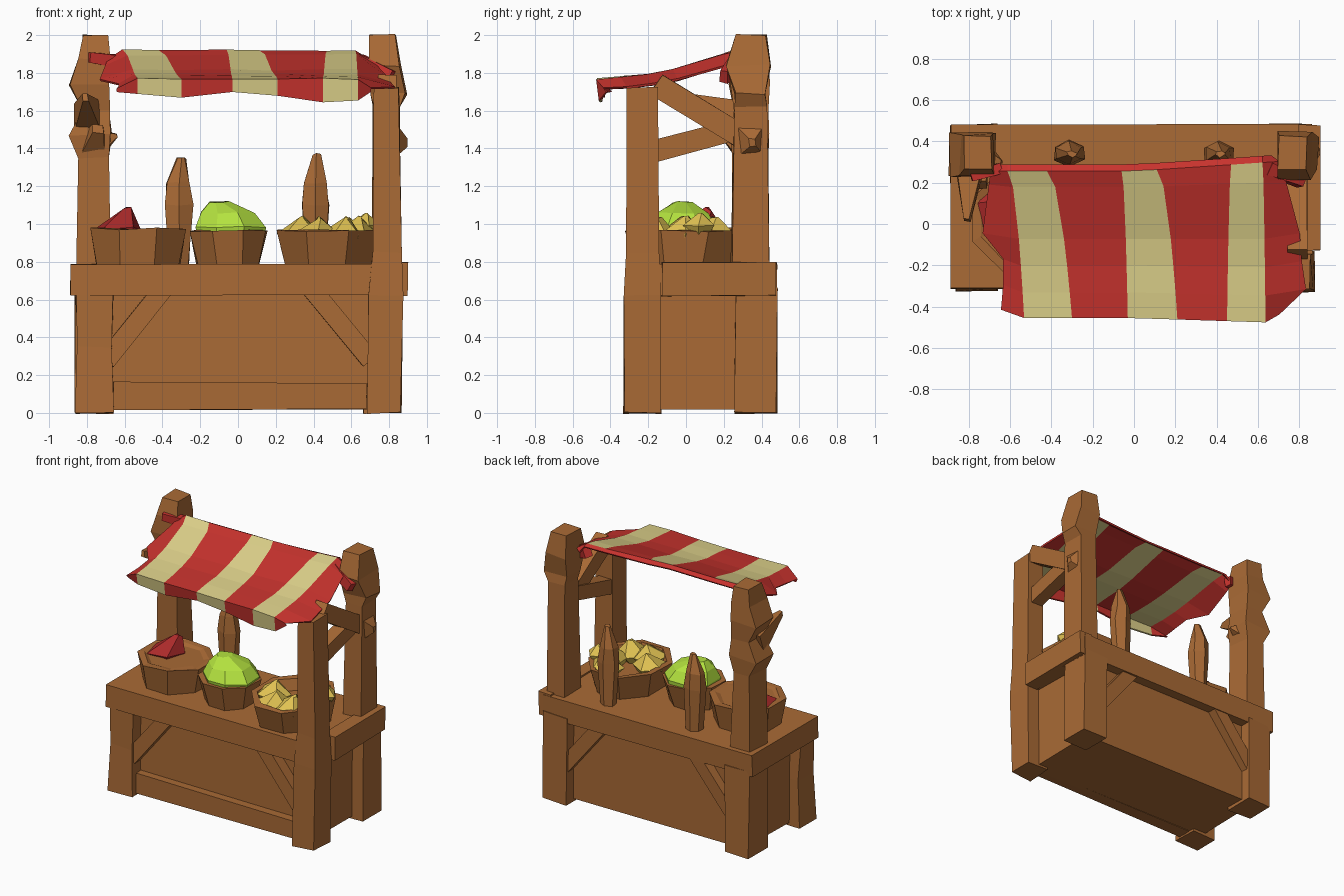
import bpy, bmesh, math, random
from mathutils import Vector

random.seed(4)
cube = bpy.data.objects.get("Cube")
if cube:
    bpy.data.objects.remove(cube, do_unlink=True)


def material(name, rgb):
    m = bpy.data.materials.new(name)
    m.use_nodes = True
    m.diffuse_color = (*rgb, 1)
    m.node_tree.nodes["Principled BSDF"].inputs["Base Color"].default_value = (*rgb, 1)
    return m


WOOD = material("brown wood", (0.4, 0.145, 0.036))
RED = material("red cloth", (0.58, 0.033, 0.027))
CREAM = material("cream cloth", (0.74, 0.65, 0.26))
GREEN = material("green melon", (0.46, 0.77, 0.05))
GOLD = material("gold fruit", (0.75, 0.54, 0.085))
DARK_RED = material("dark red fruit", (0.43, 0.024, 0.024))


def finish(name, bm, *mats):
    bmesh.ops.recalc_face_normals(bm, faces=bm.faces)
    me = bpy.data.meshes.new(name)
    bm.to_mesh(me)
    bm.free()
    ob = bpy.data.objects.new(name, me)
    for m in mats:
        me.materials.append(m)
    bpy.context.collection.objects.link(ob)
    return ob


def jitter(bm, amount):
    for v in bm.verts:
        v.co += Vector([random.uniform(-amount, amount) for _ in range(3)])


def box(name, xs, ys, zs, rough=0.006):
    """Hand-hewn block between two limits on each axis."""
    bm = bmesh.new()
    bmesh.ops.create_cube(bm, size=1)
    for v in bm.verts:
        v.co = [lim[c > 0] for lim, c in zip((xs, ys, zs), v.co)]
    jitter(bm, rough)
    return finish(name, bm, WOOD)


def beam(name, start, end, width, depth, taper=1.0, mat=WOOD):
    """Square timber between two points."""
    start, end = Vector(start), Vector(end)
    axis = (end - start).normalized()
    side = axis.cross((0, 1, 0) if abs(axis.y) < 0.5 else (1, 0, 0)).normalized()
    other = axis.cross(side)
    bm = bmesh.new()
    bmesh.ops.create_cube(bm, size=1)
    for v in bm.verts:
        k = taper if v.co.z > 0 else 1
        v.co = (start.lerp(end, v.co.z + 0.5) + side * v.co.x * width * k
                + other * v.co.y * depth * k)
    jitter(bm, 0.005)
    return finish(name, bm, mat)


def loft(name, rings, sides, mat=WOOD, turn=0.5, rough=0.006):
    """Stack of polygon rings: (x, y, z, half width, half depth)."""
    bm = bmesh.new()
    grow = 1 / math.cos(math.pi / sides)
    loops = []
    for x, y, z, w, d in rings:
        angles = [(i + turn) * math.tau / sides for i in range(sides)]
        loops.append([bm.verts.new((x + w * grow * math.cos(a), y + d * grow * math.sin(a), z))
                      for a in angles])
    for a, b in zip(loops, loops[1:]):
        for i in range(sides):
            j = (i + 1) % sides
            bm.faces.new((a[i], a[j], b[j], b[i]))
    bm.faces.new(loops[0][::-1])
    bm.faces.new(loops[-1])
    jitter(bm, rough)
    return finish(name, bm, mat)


# Counter body, top and side overhangs
box("counter_body", (-0.77, 0.77), (-0.21, 0.4), (0.02, 0.64))
box("counter_top", (-0.89, 0.86), (-0.31, 0.48), (0.62, 0.79))
box("counter_side", (0.8, 0.9), (-0.13, 0.48), (0.62, 0.8))
box("bottom_rail", (-0.66, 0.68), (-0.28, -0.18), (0.02, 0.16))

# Legs and the diagonal braces front and back
for side, label in ((-1, "right"), (1, "left")):
    box(f"back_leg_{label}", sorted((side * 0.66, side * 0.86)), (0.26, 0.48), (0.0, 0.66))
    for y, face in ((-0.25, "front"), (0.42, "back")):
        beam(f"{face}_brace_{label}", (side * 0.7, y, 0.28), (side * 0.39, y, 0.66), 0.1, 0.09)
loft("front_leg_right", [(-0.76, -0.23, 0, 0.1, 0.1), (-0.76, -0.22, 0.35, 0.09, 0.09),
                         (-0.76, -0.22, 0.66, 0.1, 0.085)], 4)

# Front post that carries the awning
loft("front_post", [(0.775, -0.23, 0, 0.09, 0.1), (0.78, -0.23, 0.62, 0.09, 0.095),
                    (0.79, -0.23, 0.85, 0.075, 0.085), (0.785, -0.23, 1.72, 0.07, 0.08)], 4)

# Knotted back posts
loft("back_post_right", [(-0.765, 0.34, 0.75, 0.085, 0.1), (-0.765, 0.34, 1.35, 0.075, 0.09),
                         (-0.78, 0.34, 1.47, 0.11, 0.1), (-0.755, 0.34, 1.6, 0.075, 0.09),
                         (-0.79, 0.34, 1.74, 0.105, 0.11), (-0.76, 0.34, 1.87, 0.08, 0.1),
                         (-0.76, 0.34, 2.0, 0.067, 0.08)], 4, rough=0.008)
loft("back_post_left", [(0.785, 0.34, 0.75, 0.075, 0.1), (0.785, 0.34, 1.62, 0.07, 0.085),
                        (0.795, 0.34, 1.69, 0.095, 0.08), (0.775, 0.33, 1.84, 0.085, 0.12),
                        (0.767, 0.345, 2.0, 0.07, 0.08)], 4)
beam("knot_left", (0.82, 0.34, 1.44), (0.895, 0.35, 1.43), 0.19, 0.17, 0.2)

# Broken stubs on the right post
beam("upper_stub", (-0.79, 0.32, 1.56), (-0.81, 0.02, 1.67), 0.17, 0.15, 0.2)
beam("lower_stub", (-0.77, 0.32, 1.4), (-0.74, 0.19, 1.5), 0.14, 0.14, 0.4)
beam("side_stub", (-0.76, 0.34, 1.43), (-0.64, 0.3, 1.47), 0.15, 0.14, 0.15)

# Crossed braces between the left posts
beam("falling_brace", (0.79, -0.16, 1.74), (0.79, 0.3, 1.46), 0.12, 0.1)
beam("rising_brace", (0.78, -0.19, 1.38), (0.78, 0.3, 1.51), 0.11, 0.1)

# Pointed stakes along the back
for name, x, top in (("stake_right", -0.31, 1.35), ("stake_left", 0.41, 1.37)):
    loft(name, [(x, 0.34, 0.77, 0.05, 0.05), (x, 0.34, 1.1, 0.072, 0.055),
                (x - 0.005, 0.34, 1.22, 0.06, 0.05), (x + 0.01, 0.34, top, 0.02, 0.012)], 6)

# Striped awning: the stripes curve from back to front and the rim sags
BACK_X = [-0.68, -0.61, -0.42, -0.06, 0.11, 0.47, 0.62, 0.68]
FRONT_X = [-0.64, -0.53, -0.3, -0.03, 0.21, 0.45, 0.635, 0.72]
ROWS = [(0.285, 1.9, -0.66, 0.66), (0.255, 1.915, -0.69, 0.7), (0.18, 1.89, -0.7, 0.73),
        (-0.07, 1.81, -0.73, 0.8), (-0.2, 1.785, -0.63, 0.81), (-0.33, 1.775, -0.63, 0.83),
        (-0.45, 1.765, -0.64, 0.7)]
HEM = [1.7, 1.69, 1.67, 1.7, 1.68, 1.645, 1.655, 1.7]
bm = bmesh.new()
grid = []
for y, z, left, right in ROWS:
    t = max(0, (0.255 - y) / 0.705) ** 0.5
    xs = [a + (b - a) * t for a, b in zip(BACK_X, FRONT_X)]
    xs[0], xs[-1] = left, right
    row = []
    for i, x in enumerate(xs):
        sag = 0.05 if i in (0, 7) else 0
        skew = (0.04 * (1 - t) - 0.02 * t) * max(0, x) / 0.6
        if i in (0, 7):
            skew += 0.04 * t
        row.append(bm.verts.new((x, y + skew, z - sag + random.uniform(-0.005, 0.005))))
    grid.append(row)
grid.append([bm.verts.new((v.co.x, v.co.y + 0.015, h)) for v, h in zip(grid[-1], HEM)])
for r, (a, b) in enumerate(zip(grid, grid[1:])):
    for i in range(len(a) - 1):
        f = bm.faces.new((a[i], b[i], b[i + 1], a[i + 1]))
        f.material_index = int(i % 2 == 1 and r > 0)
awning = finish("awning", bm, RED, CREAM)
cloth = awning.modifiers.new("cloth_thickness", "SOLIDIFY")
cloth.thickness = 0.012
cloth.offset = 0

# Red corner ties joining the awning to the back posts
beam("awning_tie_right", (-0.64, 0.27, 1.86), (-0.79, 0.225, 1.88), 0.07, 0.05, 0.8, RED)
beam("awning_tie_left", (0.64, 0.27, 1.85), (0.81, 0.2, 1.78), 0.1, 0.06, 0.7, RED)


# Baskets: (low width, low depth) and (high width, high depth) are half sizes
def basket(name, x, y, low, high, rim, depth):
    rings = [(x, y, 0.78, *low), (x, y, rim, *high)]
    for drop, inset in ((0, 0.04), (depth, 0.07)):
        rings.append((x, y, rim - drop, high[0] - inset, high[1] - inset))
    loft(name, rings, 8, rough=0.008)


basket("basket_right", -0.53, 0.02, (0.22, 0.22), (0.255, 0.25), 0.975, 0.01)
basket("basket_middle", -0.05, -0.03, (0.165, 0.16), (0.2, 0.2), 0.965, 0.03)
basket("basket_left", 0.475, -0.01, (0.23, 0.25), (0.265, 0.31), 0.965, 0.07)

# Produce
loft("melon", [(-0.04, -0.02, 0.9, 0.17, 0.17), (-0.04, -0.02, 0.985, 0.185, 0.18),
               (-0.055, -0.02, 1.06, 0.14, 0.135), (-0.1, -0.02, 1.115, 0.05, 0.05)], 8, GREEN)


def fruit(name, x, y, z, r, mat, lean=0.15):
    """Chunky pointed piece of produce."""
    loft(name, [(x, y, z - r * 0.6, r * 0.7, r * 0.7), (x, y, z, r, r),
                (x + r * lean, y + r * lean, z + r * 0.9, r * 0.12, r * 0.12)], 5, mat,
         turn=random.random(), rough=r * 0.12)


fruit("red_fruit", -0.64, 0.06, 0.975, 0.115, DARK_RED, 0.5)
for i in range(5):
    a = math.radians(-170 + i * 56)
    fruit(f"gold_fruit_{i + 1}", 0.475 + 0.15 * math.cos(a), -0.01 + 0.18 * math.sin(a),
          0.945, 0.1, GOLD)
fruit("gold_fruit_edge", 0.67, 0.07, 0.99, 0.07, GOLD)
